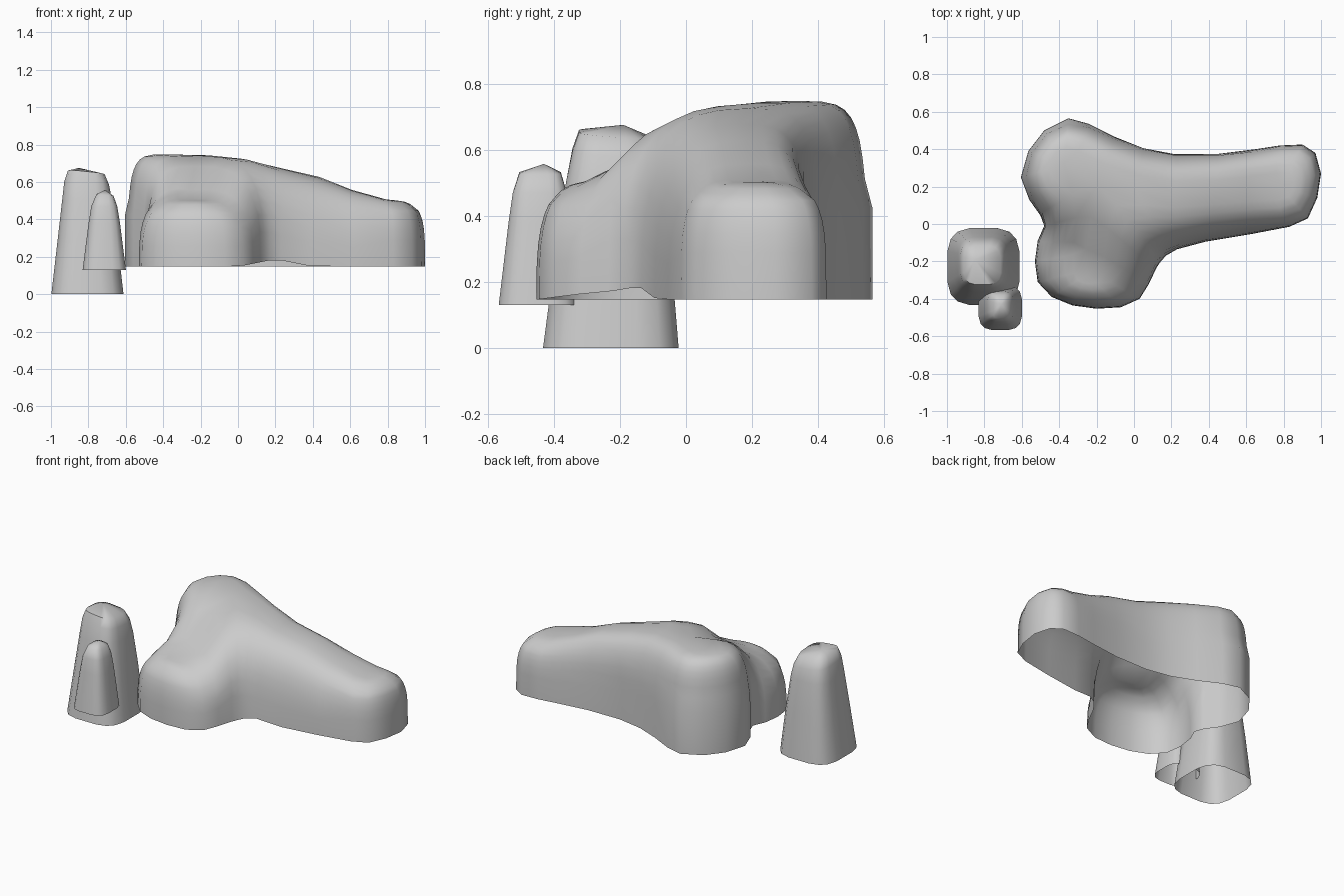
import bpy, bmesh, math

if "Cube" in bpy.data.objects:
    bpy.data.objects.remove(bpy.data.objects["Cube"])

def finish(name, bm):
    bmesh.ops.remove_doubles(bm, verts=bm.verts[:], dist=0.0005)
    bmesh.ops.recalc_face_normals(bm, faces=bm.faces[:])
    me = bpy.data.meshes.new(name)
    bm.to_mesh(me)
    bm.free()
    ob = bpy.data.objects.new(name, me)
    bpy.context.collection.objects.link(ob)
    bpy.context.view_layer.objects.active = ob
    ob.select_set(True)
    bpy.ops.object.shade_smooth_by_angle(angle=math.radians(60))
    ob.select_set(False)
    return ob

def loft(bm, rings):
    """Skin a list of closed loops of coordinates, bottom to top."""
    loops = [[bm.verts.new(p) for p in r] for r in rings]
    for a, b in zip(loops, loops[1:]):
        n = len(a)
        for i in range(n):
            j = (i + 1) % n
            bm.faces.new((a[i], a[j], b[j], b[i]))
    return loops

# Main boulder: spine nodes (x, y, top height, shoulder squareness)
# a-g run along the ridge, p-r along the front lobe
spine = {
    'a': (-.37, .32, .75, 4.8), 'b': (-.2, .24, .752, 4.2), 'c': (0, .19, .735, 3.6),
    'd': (.2, .15, .678, 3.5), 'e': (.46, .17, .635, 3.5), 'f': (.6, .18, .552, 3.7),
    'g': (.78, .2, .503, 4),
    'p': (-.24, .06, .71, 3.1), 'q': (-.25, -.13, .54, 3.1), 'r': (-.25, -.27, .505, 3.1),
}
# Base outline points, each rising to its spine node
outline = [
    ('a', -.605, .25), ('a', -.565, .39), ('a', -.48, .50), ('a', -.35, .565),
    ('a', -.24, .535), ('b', -.1, .465), ('c', .05, .405), ('d', .22, .373),
    ('e', .45, .375), ('f', .65, .4), ('g', .78, .42), ('g', .9, .425),
    ('g', .97, .38), ('g', 1.0, .27), ('g', .98, .14), ('g', .93, .03),
    ('g', .83, -.015), ('f', .62, -.055), ('e', .38, -.095), ('d', .23, -.135),
    ('c', .17, -.17), ('b', .14, -.205), ('p', .12, -.235), ('q', .08, -.32),
    ('r', .03, -.4), ('r', -.07, -.445), ('r', -.2, -.453), ('r', -.33, -.435),
    ('r', -.44, -.39), ('r', -.515, -.31), ('q', -.53, -.2), ('q', -.515, -.09),
    ('p', -.48, -.01), ('b', -.5, .045), ('a', -.56, .13),
]

rings = []
STEPS = 10
for k in range(STEPS + 1):
    ang = k / STEPS * math.pi / 2
    ring = []
    for key, x, y in outline:
        sx, sy, sz, n = spine[key]
        # ridge slopes more gently where it faces the front
        if y < 0 and key in 'bcdef':
            n = 2.8
        out, up = math.cos(ang) ** (2 / n), math.sin(ang) ** (2 / n)
        if k == STEPS:
            out, up = 0, 1
        z0 = .147 + (max(0, .04 - abs(x - .2) * .2) if y < 0 else 0)
        ring.append((sx + (x - sx) * out, sy + (y - sy) * out, z0 + (sz - z0) * up))
    rings.append(ring)
bm = bmesh.new()
loft(bm, rings)
# Soften the seams along the spine, leaving the open rim in place
bmesh.ops.remove_doubles(bm, verts=bm.verts[:], dist=0.0005)
for _ in range(3):
    inner = [v for v in bm.verts if not v.is_boundary and v.co.z > .45]
    bmesh.ops.smooth_vert(bm, verts=inner, factor=.3,
                          use_axis_x=True, use_axis_y=True, use_axis_z=True)
finish("main_boulder", bm)

def pillar(name, levels, tip):
    """Levels are x0, x1, y0, y1, z, z rise in x, z rise in y."""
    bm = bmesh.new()
    rings = []
    for x0, x1, y0, y1, z, tx, ty in levels:
        ring = []
        for i in range(16):
            a = math.tau * (i + .5) / 16
            c, s = math.cos(a), math.sin(a)
            c = math.copysign(abs(c) ** .58, c)
            s = math.copysign(abs(s) ** .58, s)
            ring.append(((x0 + x1) / 2 + c * (x1 - x0) / 2,
                         (y0 + y1) / 2 + s * (y1 - y0) / 2, z + tx * c + ty * s))
        rings.append(ring)
    top = loft(bm, rings)[-1]
    t = bm.verts.new(tip)
    for i in range(16):
        bm.faces.new((top[i], top[(i + 1) % 16], t))
    return finish(name, bm)

# Tall standing rock
pillar("tall_rock", [
    (-1.0, -.61, -.435, -.02, 0, 0, 0),
    (-.965, -.645, -.395, -.045, .3, 0, 0),
    (-.942, -.672, -.365, -.068, .5, 0, 0),
    (-.93, -.688, -.345, -.083, .59, -.01, -.01),
    (-.91, -.712, -.325, -.115, .648, -.01, -.008),
], (-.85, -.19, .675))

# Short standing rock
pillar("short_rock", [
    (-.832, -.598, -.568, -.328, .13, 0, 0),
    (-.8, -.63, -.538, -.35, .38, 0, 0),
    (-.785, -.645, -.525, -.36, .47, 0, 0),
    (-.757, -.665, -.505, -.378, .53, -.005, 0),
], (-.71, -.43, .557))
